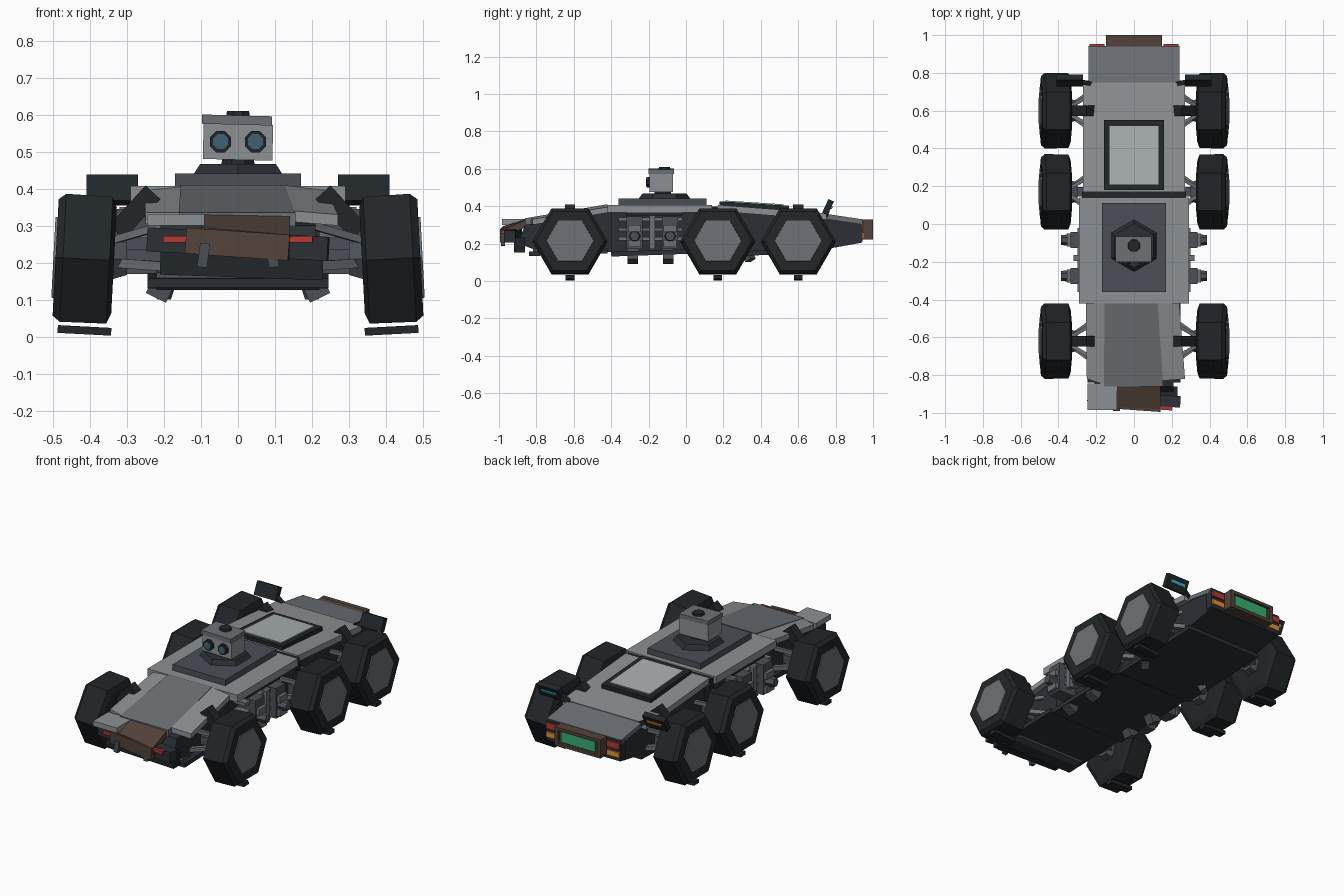
import bpy, bmesh
from math import pi, cos, sin, radians
from mathutils import Vector, Matrix

if "Cube" in bpy.data.objects:
    bpy.data.objects.remove(bpy.data.objects["Cube"])

def mat(name, r, g, b):
    m = bpy.data.materials.new(name)
    m.diffuse_color = (r, g, b, 1)
    m.use_nodes = True
    m.node_tree.nodes["Principled BSDF"].inputs["Base Color"].default_value = m.diffuse_color
    return m

TYRE = mat("tyre_black", .015, .019, .021)
DARK = mat("hull_dark", .024, .028, .034)
STEEL = mat("steel_dark", .07, .08, .095)
MID = mat("mid_grey", .15, .165, .18)
LIGHT = mat("armour_grey", .27, .285, .295)
PALE = mat("hatch_grey", .4, .43, .43)
BROWN = mat("rust_brown", .085, .055, .043)
RED = mat("lamp_red", .45, .04, .035)
ORANGE = mat("lamp_orange", .75, .3, .03)
GREEN = mat("panel_green", .04, .42, .17)
BLUE = mat("lamp_blue", .03, .5, .65)
GLASS = mat("lens_glass", .05, .12, .17)

def finish(name, bm, m, matrix=None):
    bmesh.ops.recalc_face_normals(bm, faces=bm.faces)
    me = bpy.data.meshes.new(name)
    bm.to_mesh(me)
    bm.free()
    me.materials.append(m)
    ob = bpy.data.objects.new(name, me)
    if matrix is not None:
        ob.matrix_world = matrix
    bpy.context.collection.objects.link(ob)
    return ob

def cube(name, c, size, m, rot=(0, 0, 0)):
    """Box by centre, size and rotation in degrees."""
    bm = bmesh.new()
    bmesh.ops.create_cube(bm, size=1)
    bmesh.ops.scale(bm, vec=size, verts=bm.verts)
    R = Matrix.Identity(4)
    for ax, a in zip("XYZ", rot):
        R = Matrix.Rotation(radians(a), 4, ax) @ R
    return finish(name, bm, m, Matrix.Translation(c) @ R)

def box(name, x, y, z, m, rot=(0, 0, 0)):
    """Box by its x, y and z ranges."""
    c = [(a + b) / 2 for a, b in (x, y, z)]
    return cube(name, c, [abs(b - a) for a, b in (x, y, z)], m, rot)

def beam(name, a, b, w, h, m):
    a, b = Vector(a), Vector(b)
    bm = bmesh.new()
    bmesh.ops.create_cube(bm, size=1)
    bmesh.ops.scale(bm, vec=(w, h, (b - a).length), verts=bm.verts)
    q = (b - a).to_track_quat('Z', 'Y').to_matrix().to_4x4()
    return finish(name, bm, m, Matrix.Translation((a + b) / 2) @ q)

def slab(name, top, thick, m):
    """Solid from an outline of top corners, extruded straight down."""
    bm = bmesh.new()
    f = bm.faces.new([bm.verts.new(p) for p in top])
    r = bmesh.ops.extrude_face_region(bm, geom=[f])
    vs = [v for v in r["geom"] if isinstance(v, bmesh.types.BMVert)]
    bmesh.ops.translate(bm, vec=(0, 0, -thick), verts=vs)
    return finish(name, bm, m)

def side_profile(name, pts, hw, m):
    """Side profile (y, z) extruded across the width."""
    bm = bmesh.new()
    f = bm.faces.new([bm.verts.new((-hw, y, z)) for y, z in pts])
    r = bmesh.ops.extrude_face_region(bm, geom=[f])
    vs = [v for v in r["geom"] if isinstance(v, bmesh.types.BMVert)]
    bmesh.ops.translate(bm, vec=(2 * hw, 0, 0), verts=vs)
    return finish(name, bm, m)

def turned(name, c, axis, rings, n, m, phase=0, tilt=0):
    """Faceted solid of (offset, radius) rings along an axis."""
    bm, loops = bmesh.new(), []
    for o, r in rings:
        loop = []
        for i in range(n):
            t = phase + 2 * pi * i / n
            u, v = r * cos(t), r * sin(t)
            loop.append(bm.verts.new({"X": (o, u, v), "Y": (u, o, v), "Z": (u, v, o)}[axis]))
        loops.append(loop)
    for a, b in zip(loops, loops[1:]):
        for i in range(n):
            bm.faces.new((a[i], a[(i + 1) % n], b[(i + 1) % n], b[i]))
    bm.faces.new(loops[0])
    bm.faces.new(loops[-1])
    return finish(name, bm, m, Matrix.Translation(c) @ Matrix.Rotation(radians(tilt), 4, 'Y'))

# Hull and belly plates
side_profile("front_hull", [(-.9, .2), (-.8, .165), (-.4, .155), (-.4, .37), (-.86, .3)], .21, DARK)
side_profile("middle_hull", [(-.4, .15), (.16, .15), (.16, .37), (-.4, .37)], .22, DARK)
side_profile("rear_hull", [(.16, .155), (.72, .165), (.94, .205), (.94, .32), (.75, .34), (.16, .37)], .235, DARK)
for n, y0, y1 in (("front", -.84, -.42), ("middle", -.4, .14), ("rear", .17, .76)):
    box(n + "_belly_plate", (-.245, .245), (y0, y1), (.14, .165), DARK, (2, 0, 0))

# Hood, bent nose plates
slab("hood_left", [(-.255, -.42, .395), (-.15, -.42, .405), (-.16, -.85, .335), (-.25, -.82, .335)], .03, LIGHT)
slab("hood_centre", [(-.155, -.42, .41), (.125, -.42, .41), (.155, -.86, .335), (-.16, -.86, .335)], .04, MID)
slab("hood_right", [(.12, -.42, .41), (.24, -.42, .395), (.27, -.82, .33), (.15, -.83, .34)], .03, LIGHT)
box("nose_plate", (-.245, -.09), (-.985, -.845), (.3, .33), LIGHT)
slab("nose_rust_panel", [(-.1, -.97, .295), (.14, -.98, .275), (.14, -.86, .325), (-.1, -.86, .33)], .04, BROWN)

# Damaged front bumper, lamps and tow hooks
cube("front_bumper", (0, -.925, .25), (.49, .06, .065), DARK, (0, 3, -4))
cube("bumper_rust_face", (0, -.955, .25), (.28, .06, .07), BROWN, (0, 4, -4))
cube("front_lower_grille", (.01, -.89, .2), (.44, .06, .08), TYRE, (0, 2, 0))
cube("front_skid", (0, -.76, .15), (.44, .12, .03), STEEL, (-8, 0, 0))
for s, y in ((-1, -.945), (1, -.975)):
    cube("front_lamp", (s * .17, y, .263), (.065, .02, .017), RED, (0, 0, -4))
    cube("tow_hook", (s * .093, -.978, .22), (.027, .022, .065), STEEL, (0, s * -8, 0))

# Middle deck, turret plate and turret
box("middle_deck", (-.29, .29), (-.42, .14), (.365, .407), LIGHT)
box("deck_joint", (-.275, .275), (.14, .172), (.33, .398), TYRE)
box("turret_plate", (-.17, .17), (-.36, .11), (.405, .441), STEEL)
turned("turret_base", (0, -.115, 0), "Z", [(.44, .138), (.467, .118)], 6, DARK, pi / 2)
turned("turret_neck", (0, -.125, 0), "Z", [(.46, .05), (.485, .045)], 8, TYRE, pi / 8)
box("sensor_head", (-.094, .094), (-.195, -.07), (.478, .575), LIGHT, (0, 1.5, 0))
box("sensor_head_cap", (-.097, .092), (-.2, -.065), (.573, .598), MID, (0, 1.5, 0))
turned("head_cap_knob", (0, -.115, 0), "Z", [(.595, .035), (.61, .032)], 8, TYRE, pi / 8)
for s in (-1, 1):
    turned("lens_rim", (s * .047, 0, .527), "Y", [(-.212, .031), (-.19, .031)], 8, TYRE, pi / 8)
    turned("lens_glass", (s * .047, 0, .527), "Y", [(-.215, .022), (-.2, .022)], 8, GLASS, pi / 8)

# Rear deck, hatch and tail
slab("rear_deck", [(-.27, .17, .407), (.27, .17, .407), (.27, .75, .362), (-.27, .75, .362)], .035, LIGHT)
slab("hatch_frame", [(-.16, .18, .426), (.16, .18, .426), (.16, .55, .402), (-.16, .55, .402)], .03, TYRE)
slab("hatch_panel", [(-.13, .21, .43), (.13, .21, .43), (.13, .52, .41), (-.13, .52, .41)], .02, PALE)
slab("tail_top", [(-.24, .74, .36), (.24, .74, .36), (.24, .94, .33), (-.24, .94, .33)], .025, MID)
box("tail_end", (-.24, .24), (.9, .943), (.21, .325), DARK)
box("tail_frame", (-.148, .148), (.93, .985), (.222, .328), BROWN)
for z in (.23, .32):
    box("tail_frame_rim", (-.148, .148), (.975, 1), (z - .009, z + .009), BROWN)
for s in (-1, 1):
    box("tail_frame_rim", (s * .125, s * .148), (.975, 1), (.222, .328), BROWN)
    box("tail_lamp_red", (s * .155, s * .235), (.93, .952), (.277, .312), RED)
    box("tail_lamp_orange", (s * .155, s * .235), (.93, .952), (.228, .258), ORANGE)
box("tail_green_panel", (-.11, .11), (.97, .993), (.245, .306), GREEN)

# Raised rear marker boxes
for s, m in ((-1, ORANGE), (1, BLUE)):
    cube("marker_box", (s * .34, .76, .396), (.14, .032, .078), TYRE, (-25, 0, 0))
    cube("marker_lamp", (s * .34, .778, .392), (.095, .008, .016), m, (-25, 0, 0))
    beam("marker_arm", (s * .22, .74, .345), (s * .29, .755, .385), .025, .025, TYRE)

# Wheels with rims, cleats and suspension
for s in (-1, 1):
    for y in (-.62, .17, .6):
        turned("tyre", (s * .413, y, .21), "X",
               [(-s * .078, .165), (-s * .066, .198), (s * .06, .2), (s * .08, .182)], 6, TYRE, tilt=-3 * s)
        turned("wheel_rim", (s * .413, y, .21), "X", [(s * .06, .13), (s * .086, .126)], 6, MID, tilt=-3 * s)
        turned("wheel_hub", (s * .33, y, .21), "X", [(-s * .03, .05), (s * .03, .07)], 6, STEEL)
        cube("tread_cleat", (s * .415, y, .017), (.145, .046, .021), TYRE, (0, -3 * s, 0))
        beam("axle", (s * .18, y, .21), (s * .35, y, .21), .05, .05, STEEL)
        for d in (-1, 1):
            beam("lower_arm", (s * .2, y + d * .12, .19), (s * .34, y + d * .02, .2), .025, .025, MID)
            beam("upper_arm", (s * .2, y + d * .1, .3), (s * .34, y + d * .02, .26), .02, .02, MID)
        if y != .17:
            beam("shock_strut", (s * .23, y, .39), (s * .328, y, .282), .055, .055, TYRE)

# Side equipment bays between the wheels
for s in (-1, 1):
    box("bay_vent", (s * .22, s * .285), (-.32, -.02), (.35, .368), TYRE)
    for z in (.225, .275, .33):
        box("bay_rail", (s * .22, s * .3), (-.36, -.02), (z - .009, z + .009), MID)
    for y in (-.275, -.085):
        box("bay_canister", (s * .22, s * .335), (y - .042, y + .042), (.17, .345), STEEL)
        for z in (.2, .28):
            box("canister_clamp", (s * .3, s * .355), (y - .034, y + .034), (z - .018, z + .018), MID)
        turned("canister_valve", (s * .36, y, .24), "X", [(-s * .03, .032), (s * .026, .026)], 6, STEEL)
        beam("exhaust_nozzle", (s * .19, y - .01, .17), (s * .222, y - .01, .105), .055, .06, STEEL)
    box("vertical_pipe", (s * .29, s * .32), (-.195, -.165), (.17, .35), MID)
    beam("rear_nozzle", (s * .19, .32, .17), (s * .21, .345, .11), .045, .04, STEEL)
